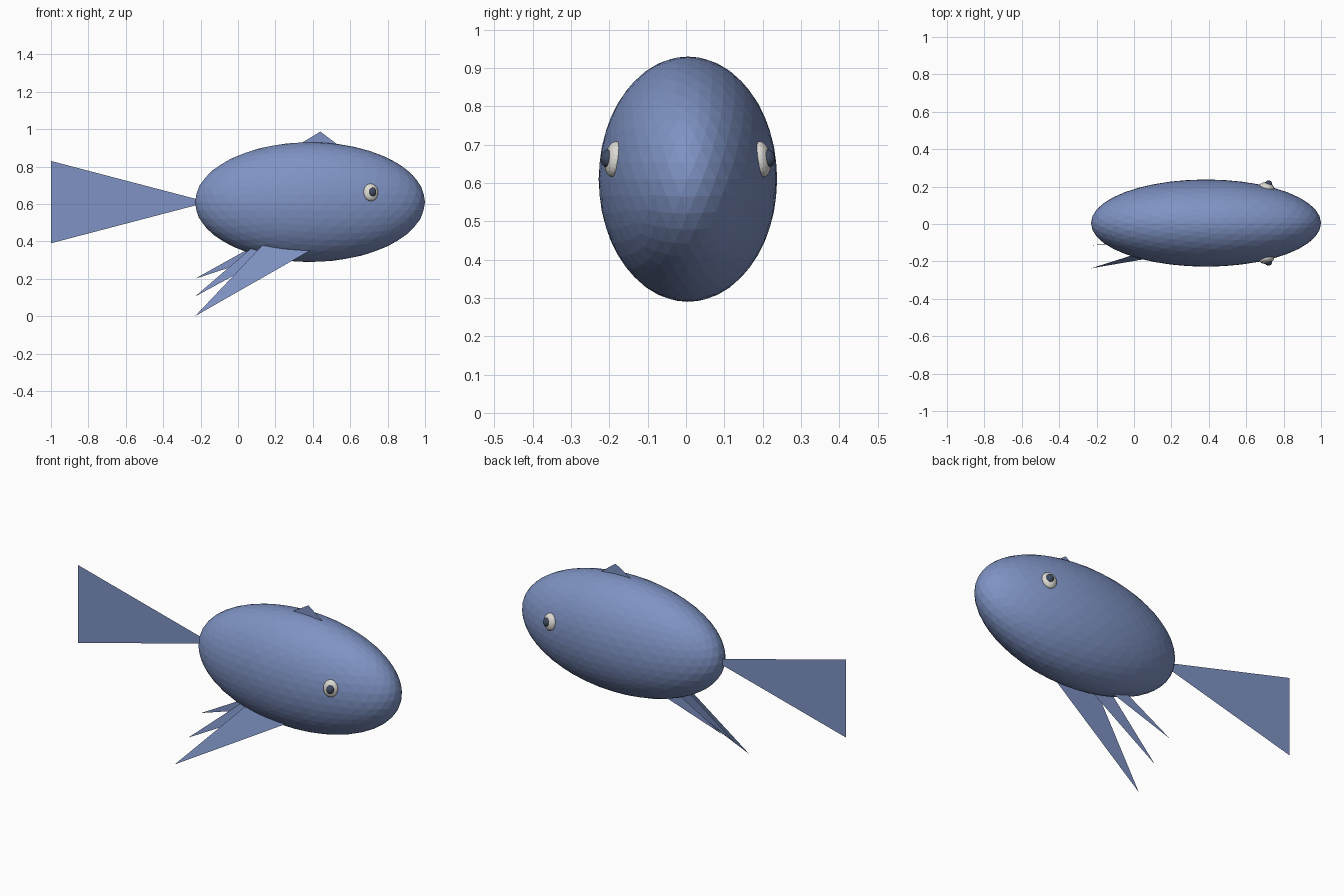
import bpy
import bmesh
from math import radians
from mathutils import Matrix, Vector

if "Cube" in bpy.data.objects:
    bpy.data.objects.remove(bpy.data.objects["Cube"])


def material(name, rgb):
    m = bpy.data.materials.new(name)
    m.diffuse_color = (*rgb, 1)
    m.use_nodes = True
    m.node_tree.nodes["Principled BSDF"].inputs["Base Color"].default_value = m.diffuse_color
    return m


BLUE = material("blue", (0.21, 0.29, 0.55))
WHITE = material("eye_white", (0.72, 0.70, 0.66))
DARK = material("pupil_dark", (0.05, 0.07, 0.12))


def finish(name, bm, mat):
    mesh = bpy.data.meshes.new(name)
    bm.to_mesh(mesh)
    bm.free()
    mesh.materials.append(mat)
    obj = bpy.data.objects.new(name, mesh)
    bpy.context.collection.objects.link(obj)
    return obj


def ellipsoid(name, centre, radii, mat, detail=3, tilt=(0, 0, 0)):
    bm = bmesh.new()
    bmesh.ops.create_icosphere(bm, subdivisions=detail, radius=1)
    turn = Matrix.Rotation(tilt[2], 4, 'Z') @ Matrix.Rotation(tilt[0], 4, 'X')
    place = Matrix.Translation(Vector(centre)) @ turn @ Matrix.Diagonal((*radii, 1))
    bmesh.ops.transform(bm, matrix=place, verts=bm.verts)
    return finish(name, bm, mat)


def fin(name, outline, y0=0.0, lean=0.0):
    # flat triangle in x-z, leaning outwards in y from its first corner
    bm = bmesh.new()
    z0 = outline[0][1]
    bm.faces.new([bm.verts.new((x, y0 + lean * (z - z0), z)) for x, z in outline])
    return finish(name, bm, BLUE)


# Body
MID_Y = 0.005
ellipsoid("body", (0.385, MID_Y, 0.61), (0.615, 0.233, 0.32), BLUE, 4)

# Tail and back fin, upright in the middle
fin("tail_fin", [(-0.16, 0.61), (-1.0, 0.83), (-1.0, 0.39)])
fin("back_fin", [(0.44, 0.987), (0.28, 0.89), (0.57, 0.89)])

# Fan of three belly fins, each leaning a little more to the front side
fin("belly_fin_1", [(-0.23, 0.0), (0.45, 0.388), (0.20, 0.453)], -0.237, 0.30)
fin("belly_fin_2", [(-0.23, 0.105), (0.25, 0.365), (0.20, 0.475)], -0.115, 0.15)
fin("belly_fin_3", [(-0.23, 0.20), (0.20, 0.34), (0.20, 0.44)])

# Eyes, tilted to follow the body surface
for side, s in (("front", -1), ("back", 1)):
    tilt = (radians(8 * s), 0, radians(-13 * s))
    ellipsoid(side + "_eye", (0.71, MID_Y + s * 0.192, 0.662),
              (0.040, 0.025, 0.047), WHITE, 3, tilt)
    ellipsoid(side + "_pupil", (0.719, MID_Y + s * 0.207, 0.664),
              (0.020, 0.021, 0.024), DARK, 3, tilt)
